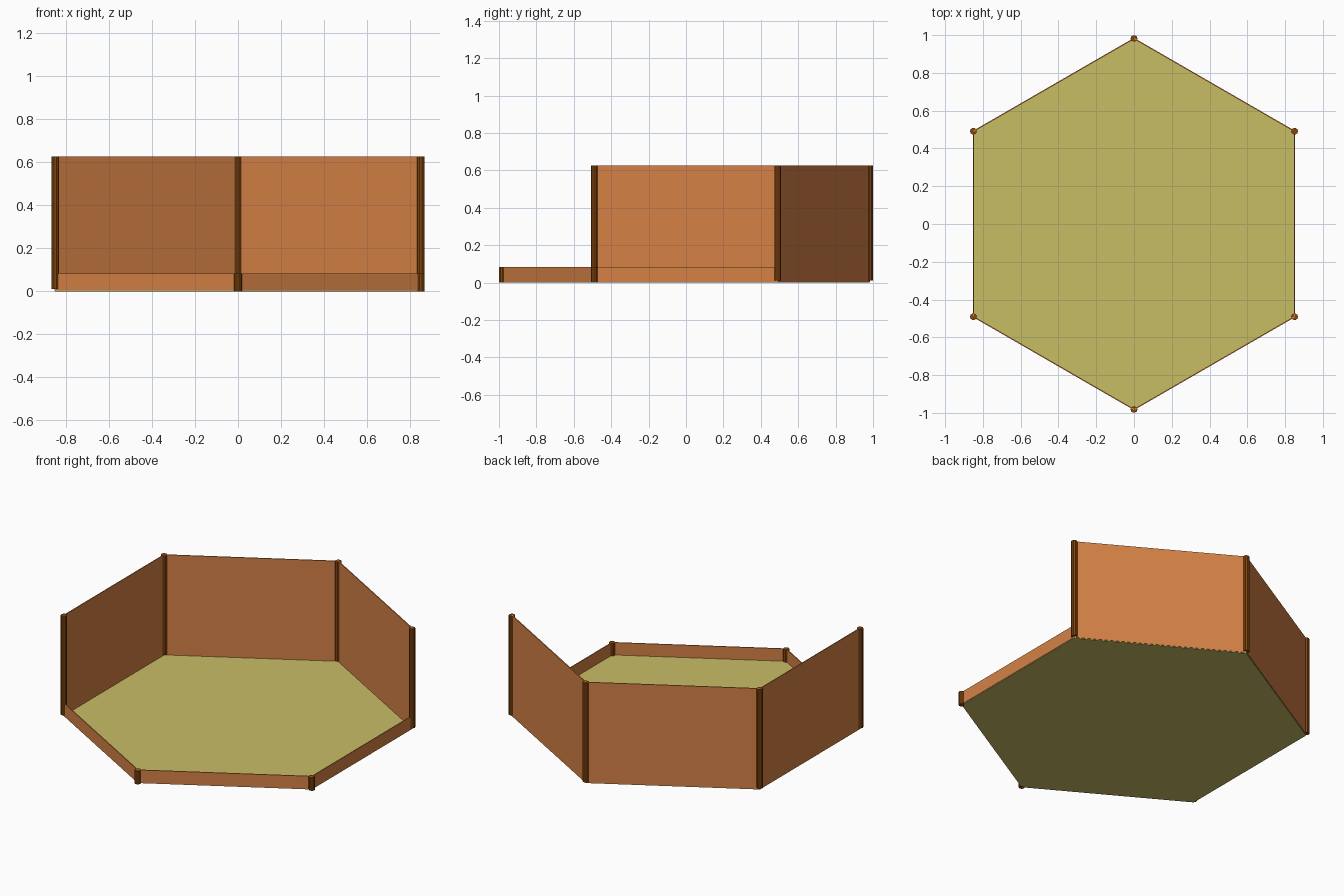
import bpy
from math import sin, cos, pi
from mathutils import Vector

if "Cube" in bpy.data.objects:
    bpy.data.objects.remove(bpy.data.objects["Cube"])

R = 0.982          # hexagon corner radius
POST_R = 0.018
WALL_T = 0.006
FLOOR_T = 0.006
TALL, LOW = 0.627, 0.083


def material(name, rgb):
    m = bpy.data.materials.new(name)
    m.diffuse_color = (*rgb, 1)
    m.use_nodes = True
    m.node_tree.nodes["Principled BSDF"].inputs["Base Color"].default_value = m.diffuse_color
    return m


wall_mat = material("orange_wood", (0.66, 0.22, 0.06))
post_mat = material("dark_wood", (0.23, 0.06, 0.004))
floor_mat = material("straw", (0.58, 0.51, 0.13))


def finish(name, mat):
    o = bpy.context.object
    o.name = name
    o.data.materials.append(mat)
    return o


def post(name, p, z0, z1):
    bpy.ops.mesh.primitive_cylinder_add(vertices=10, radius=POST_R, depth=z1 - z0,
                                        location=(p.x, p.y, (z0 + z1) / 2),
                                        rotation=(0, 0, pi / 2))
    finish(name, post_mat)


def wall(name, a, b, z0, z1):
    d, c = b - a, (a + b) / 2
    bpy.ops.mesh.primitive_cube_add(size=1, location=(c.x, c.y, (z0 + z1) / 2),
                                    rotation=(0, 0, math_angle(d)))
    bpy.context.object.scale = (d.length, WALL_T, z1 - z0)
    finish(name, wall_mat)


def math_angle(d):
    return Vector((1, 0)).angle_signed(d) * -1


# Corners, counter-clockwise from the right-back corner
corners = [Vector((R * cos(pi / 6 + i * pi / 3), R * sin(pi / 6 + i * pi / 3)))
           for i in range(6)]

# Floor
bpy.ops.mesh.primitive_cylinder_add(vertices=6, radius=R, depth=FLOOR_T,
                                    location=(0, 0, FLOOR_T / 2))
finish("floor", floor_mat)

# Posts and walls: tall round the back left, low round the front right
for i in range(6):
    tall_post, tall_wall = i < 4, i < 3
    post(f"{'tall' if tall_post else 'low'}_post_{i}", corners[i],
         0.012 if tall_post else 0.0, TALL if tall_post else LOW)
    wall(f"{'tall' if tall_wall else 'low'}_wall_{i}", corners[i], corners[(i + 1) % 6],
         0.004, TALL if tall_wall else LOW)
